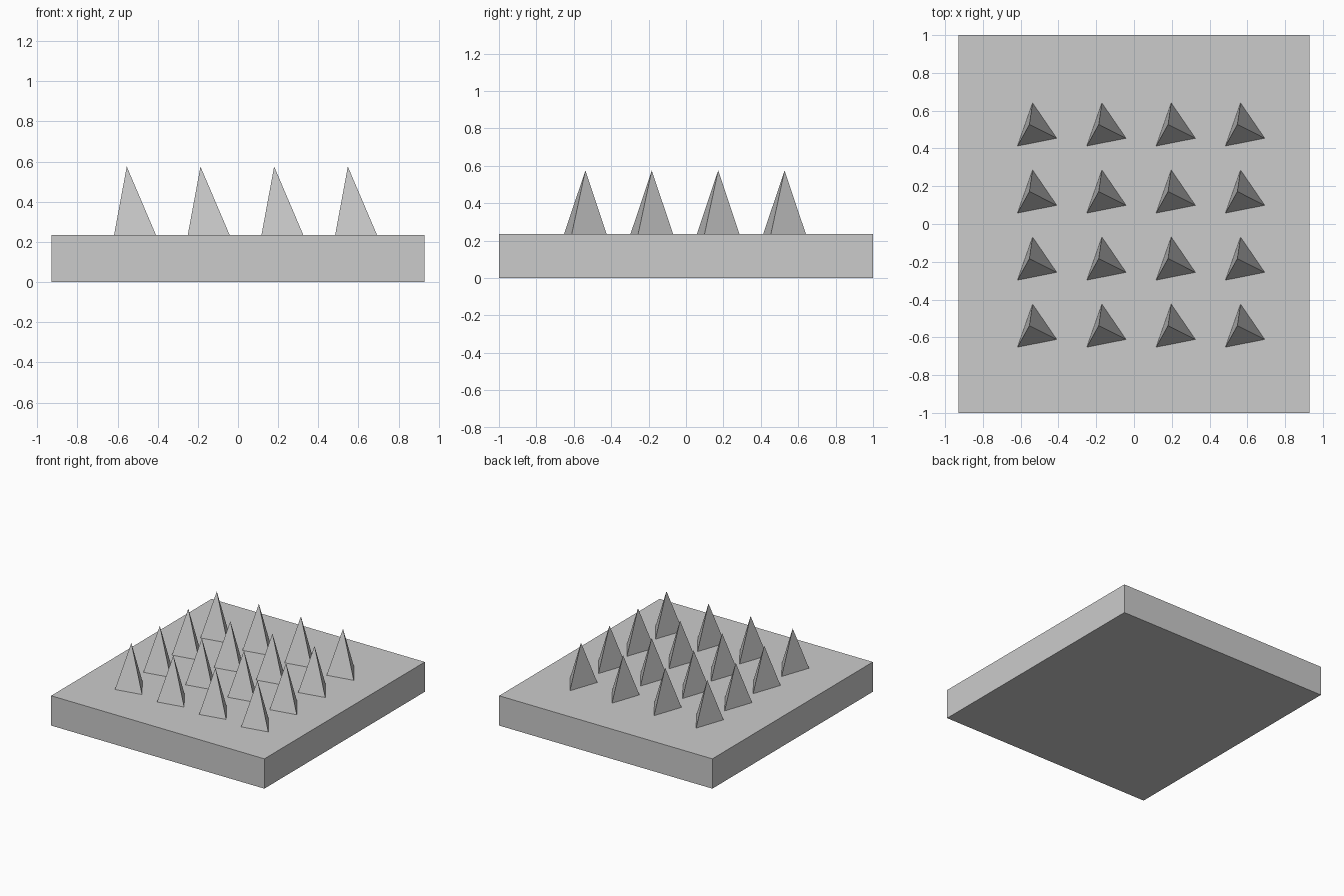
import bpy
import bmesh

cube = bpy.data.objects.get("Cube")
if cube:
    bpy.data.objects.remove(cube, do_unlink=True)

grey = bpy.data.materials.new("plain grey")
grey.use_nodes = True
colour = (0.6, 0.6, 0.6, 1.0)
grey.diffuse_color = colour
grey.node_tree.nodes["Principled BSDF"].inputs["Base Color"].default_value = colour

BASE_TOP = 0.235


def add_object(name, bm):
    """Turn a bmesh into a flat-shaded grey object."""
    bmesh.ops.recalc_face_normals(bm, faces=bm.faces)
    mesh = bpy.data.meshes.new(name)
    bm.to_mesh(mesh)
    bm.free()
    mesh.materials.append(grey)
    obj = bpy.data.objects.new(name, mesh)
    bpy.context.collection.objects.link(obj)
    return obj


# Base slab
bm = bmesh.new()
bmesh.ops.create_cube(bm, size=1)
for v in bm.verts:
    v.co.x *= 1.86
    v.co.y *= 2
    v.co.z = (v.co.z + 0.5) * BASE_TOP
add_object("base_slab", bm)

# Three-sided spike, with its tip above the object origin
bm = bmesh.new()
foot = [bm.verts.new(p) for p in
        ((0.017, 0.114, 0), (-0.063, -0.114, 0), (0.145, -0.073, 0))]
tip = bm.verts.new((0, 0, 0.34))
bm.faces.new(foot)
for i in range(3):
    bm.faces.new((foot[i], foot[(i + 1) % 3], tip))
spike = add_object("spike", bm)

# Four by four grid of spikes sharing one mesh
for row in range(4):
    for col in range(4):
        obj = spike if row == col == 0 else spike.copy()
        if obj is not spike:
            bpy.context.collection.objects.link(obj)
        obj.name = f"spike_row{row + 1}_{col + 1}"
        obj.location = (-0.554 + 0.367 * col, -0.538 + 0.355 * row, BASE_TOP)
